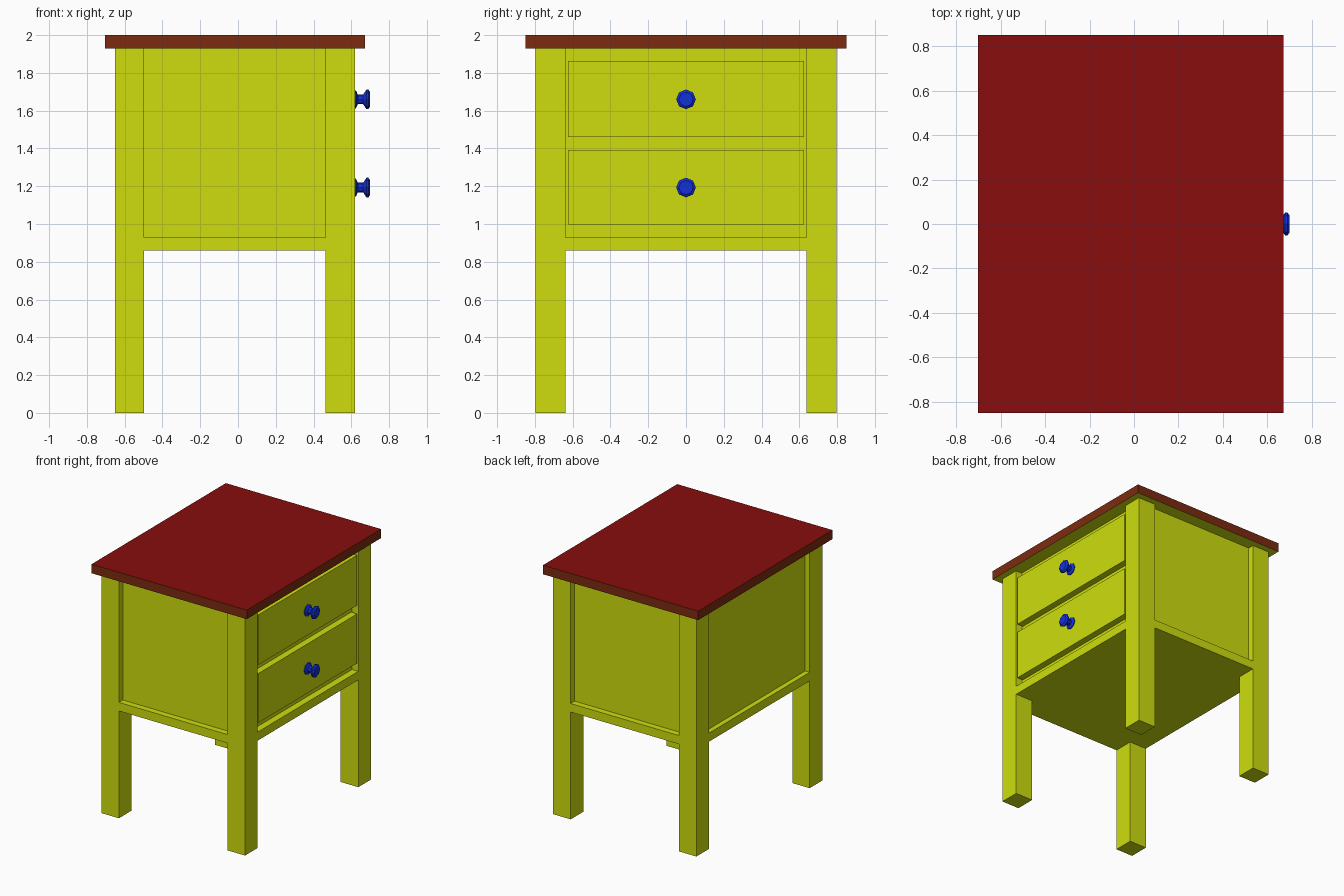
import bpy, bmesh, math

if "Cube" in bpy.data.objects:
    bpy.data.objects.remove(bpy.data.objects["Cube"])


def material(name, rgb):
    m = bpy.data.materials.new(name)
    m.diffuse_color = (*rgb, 1)
    m.use_nodes = True
    m.node_tree.nodes["Principled BSDF"].inputs["Base Color"].default_value = m.diffuse_color
    return m


YELLOW = material("yellow_paint", (0.62, 0.73, 0.004))
RED = material("red_top", (0.25, 0.004, 0.004))
BROWN = material("brown_edge", (0.20, 0.024, 0.005))
BLUE = material("blue_knob", (0.006, 0.03, 0.72))


def finish(name, bm, mats):
    bmesh.ops.recalc_face_normals(bm, faces=bm.faces)
    mesh = bpy.data.meshes.new(name)
    bm.to_mesh(mesh)
    bm.free()
    for m in mats:
        mesh.materials.append(m)
    obj = bpy.data.objects.new(name, mesh)
    bpy.context.collection.objects.link(obj)
    return obj


def box(name, x, y, z, *mats):
    bm = bmesh.new()
    bmesh.ops.create_cube(bm, size=1)
    for v in bm.verts:
        v.co = [lo + (c + 0.5) * (hi - lo) for c, (lo, hi) in zip(v.co, (x, y, z))]
    return finish(name, bm, mats or (YELLOW,))


def knob(name, x, z, profile, sides=8):
    # Spin a (offset, radius) profile around the x axis
    bm = bmesh.new()
    rings = []
    for dx, r in profile:
        rings.append([bm.verts.new((x + dx,
                                    r * math.cos(i * math.tau / sides),
                                    z + r * math.sin(i * math.tau / sides)))
                      for i in range(sides)])
    for a, b in zip(rings, rings[1:]):
        for i in range(sides):
            j = (i + 1) % sides
            bm.faces.new((a[i], a[j], b[j], b[i]))
    bm.faces.new(rings[0])
    bm.faces.new(rings[-1])
    return finish(name, bm, (BLUE,))


X0, X1, X2, X3 = -0.65, -0.497, 0.464, 0.62    # leg edges in x
YI, YO = 0.637, 0.797                          # leg edges in y
Z0, Z1, Z2, Z3 = 0.859, 0.928, 1.928, 2.0      # rail, panel and top heights

# Tabletop: red above, brown around, yellow underneath
top = box("tabletop", (-0.703, 0.673), (-0.85, 0.85), (Z2, Z3), RED, BROWN, YELLOW)
for p in top.data.polygons:
    p.material_index = 0 if p.normal.z > 0.5 else 2 if p.normal.z < -0.5 else 1

# Legs
for xn, xs in (("left", (X0, X1)), ("right", (X2, X3))):
    for yn, ys in (("front", (-YO, -YI)), ("back", (YI, YO))):
        box(f"{yn}_{xn}_leg", xs, ys, (0, Z2))

# Bottom board and the side rails flush with the legs
box("bottom_board", (X0, X3), (-YI, YI), (Z0, Z1))
box("front_rail", (X1, X2), (-YO, -YI), (Z0, Z1))
box("back_rail", (X1, X2), (YI, YO), (Z0, Z1))

# Cabinet body with its panels recessed behind the legs
box("cabinet_body", (X0 + 0.04, X3 - 0.055), (-YO + 0.05, YO - 0.05), (Z1, Z2))

# Drawers with knobs
PROFILE = [(0, 0.048), (0.006, 0.048), (0.016, 0.026), (0.045, 0.026),
           (0.062, 0.052), (0.072, 0.052), (0.082, 0.038)]
for label, z, kz in (("lower", (0.997, 1.392), 1.193), ("upper", (1.461, 1.862), 1.66)):
    box(f"{label}_drawer", (0.5, X3 - 0.002), (-0.625, 0.625), z)
    knob(f"{label}_knob", X3 - 0.002, kz, PROFILE)
